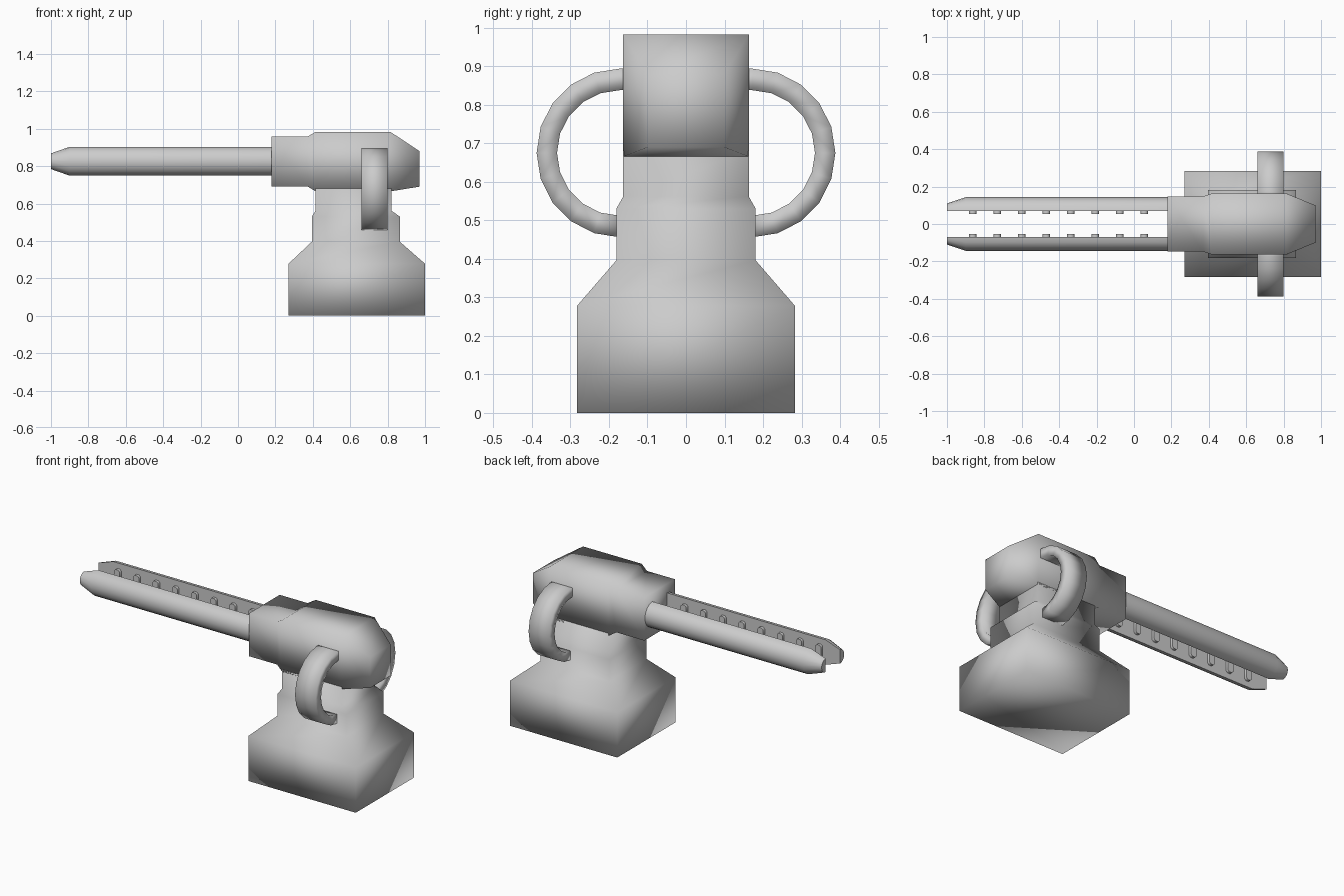
import bpy, bmesh, math

if "Cube" in bpy.data.objects:
    bpy.data.objects.remove(bpy.data.objects["Cube"])


def loft(name, rings, smooth_angle=None):
    """Skin equal-length rings of points and cap both ends."""
    bm = bmesh.new()
    loops = [[bm.verts.new(p) for p in ring] for ring in rings]
    n = len(rings[0])
    for a, b in zip(loops, loops[1:]):
        for i in range(n):
            j = (i + 1) % n
            bm.faces.new((a[i], a[j], b[j], b[i]))
    bm.faces.new(loops[0])
    bm.faces.new(loops[-1])
    bmesh.ops.recalc_face_normals(bm, faces=bm.faces)
    mesh = bpy.data.meshes.new(name)
    bm.to_mesh(mesh)
    bm.free()
    obj = bpy.data.objects.new(name, mesh)
    bpy.context.collection.objects.link(obj)
    bpy.ops.object.select_all(action='DESELECT')
    obj.select_set(True)
    bpy.context.view_layer.objects.active = obj
    if smooth_angle:
        bpy.ops.object.shade_smooth_by_angle(angle=math.radians(smooth_angle))
    else:
        bpy.ops.object.shade_smooth()
    return obj


def mirror_y(obj):
    mod = obj.modifiers.new("mirror", 'MIRROR')
    mod.use_axis = (False, True, False)


# Pedestal: stacked rectangles (z, x min, x max, half depth)
pedestal = [(0, 0.27, 1.0, 0.283), (0.278, 0.27, 1.0, 0.283),
            (0.396, 0.395, 0.865, 0.181), (0.53, 0.395, 0.865, 0.181),
            (0.562, 0.415, 0.82, 0.163), (0.68, 0.415, 0.82, 0.163)]
loft("pedestal", [[(a, -h, z), (b, -h, z), (b, h, z), (a, h, z)]
                  for z, a, b, h in pedestal])

# Head: rectangles along x (x, half depth, z min, z max)
head = [(0.18, 0.148, 0.692, 0.957), (0.37, 0.148, 0.692, 0.957),
        (0.415, 0.163, 0.665, 0.983), (0.815, 0.163, 0.665, 0.983),
        (0.97, 0.1, 0.69, 0.88)]
loft("head", [[(x, -h, a), (x, h, a), (x, h, b), (x, -h, b)]
              for x, h, a, b in head])

# Twin rails: half-round bars with flat inner faces and tapered tips
rings = []
for x, r in ((-1.0, 0.042), (-0.9, 0.077), (0.2, 0.077)):
    rings.append([(x, 0.07 + 0.95 * r * math.sin(t), 0.826 + r * math.cos(t))
                  for t in (math.pi * i / 8 for i in range(9))])
mirror_y(loft("rail", rings, 40))

# Rounded studs on the inner rail faces
for k in range(8):
    x = -0.862 + 0.131 * k
    w, h, c = 0.019, 0.042, 0.01
    outline = [(-w, -h + c), (-w + c, -h), (w - c, -h), (w, -h + c),
               (w, h - c), (w - c, h), (-w + c, h), (-w, h - c)]
    mirror_y(loft("rail_stud", [[(x + u, y, 0.826 + v) for u, v in outline]
                                for y in (0.053, 0.075)], 50))

# Side handles: flat-section half loops joining head and neck
rings = [[(x, 0.14, z) for x, z in
          ((0.66, 0.838), (0.80, 0.838), (0.80, 0.895), (0.66, 0.895))]]
for i in range(11):
    t = math.pi / 2 - math.pi * i / 10
    c, s = math.cos(t), math.sin(t)
    inner = (0.172 + 0.163 * c, 0.675 + 0.163 * s)
    outer = (0.172 + 0.216 * c, 0.675 + 0.219 * s)
    rings.append([(0.66, *inner), (0.80, *inner), (0.80, *outer), (0.66, *outer)])
mirror_y(loft("side_handle", rings))
